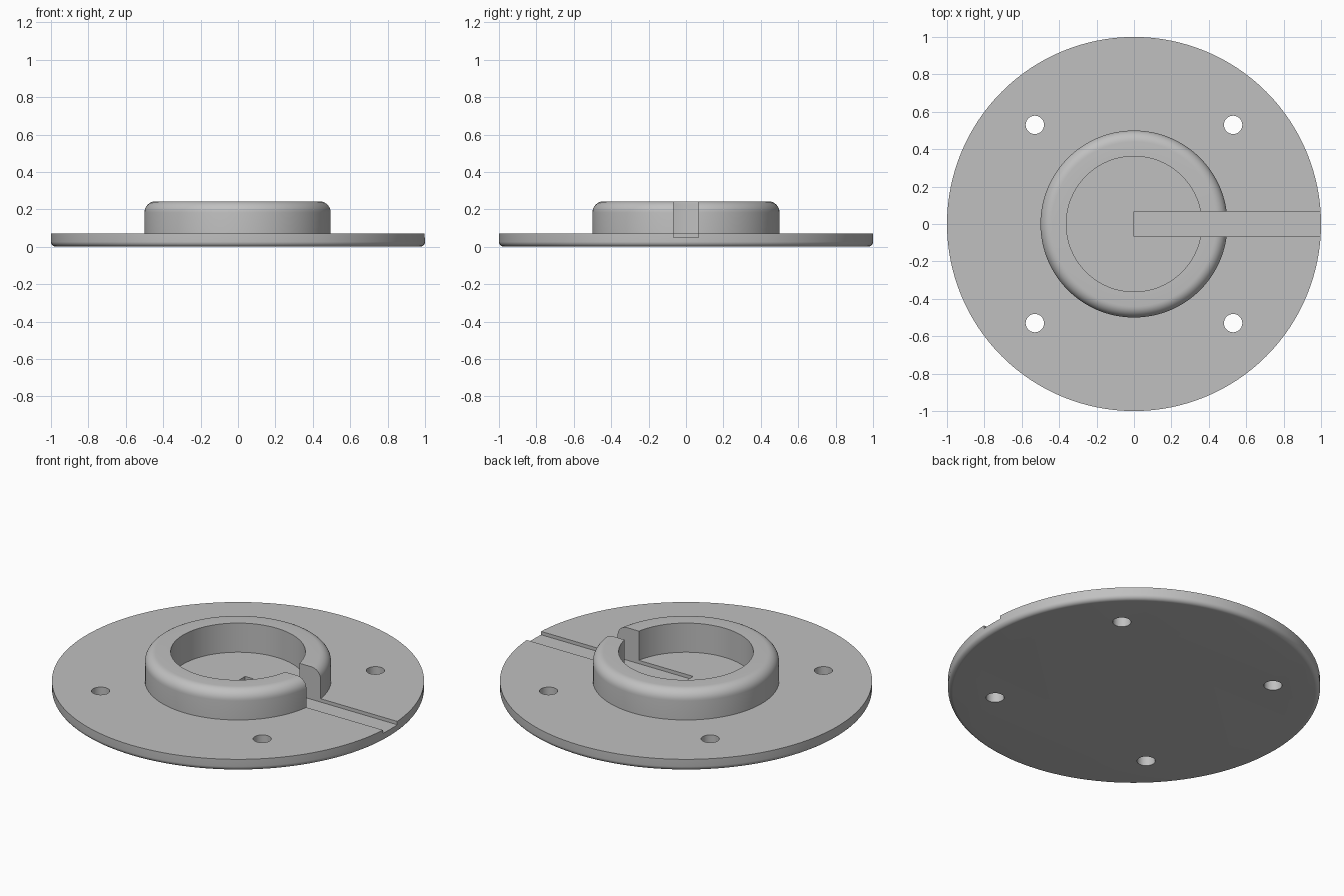
import bpy, bmesh, math

if "Cube" in bpy.data.objects:
    bpy.data.objects.remove(bpy.data.objects["Cube"])

SEG = 128
grey = bpy.data.materials.new("plain grey")
grey.diffuse_color = (0.53, 0.53, 0.53, 1)
grey.use_nodes = True
grey.node_tree.nodes["Principled BSDF"].inputs["Base Color"].default_value = grey.diffuse_color


def arc(cx, cz, r, a0, a1, n=8):
    """Points of a fillet in the (radius, height) plane, angles in degrees."""
    angles = [math.radians(a0 + (a1 - a0) * i / n) for i in range(n + 1)]
    return [(cx + r * math.cos(a), cz + r * math.sin(a)) for a in angles]


def lathe(name, profile):
    """Closed solid turned about z; the profile starts and ends on the axis."""
    bm = bmesh.new()
    rings = []
    for r, z in profile:
        if r < 1e-6:
            rings.append([bm.verts.new((0, 0, z))])
        else:
            rings.append([bm.verts.new((r * math.cos(2 * math.pi * i / SEG),
                                        r * math.sin(2 * math.pi * i / SEG), z))
                          for i in range(SEG)])
    for a, b in zip(rings, rings[1:]):
        if len(a) == 1:
            bm.faces.new(b)
        elif len(b) == 1:
            bm.faces.new(a)
        else:
            for i in range(SEG):
                j = (i + 1) % SEG
                bm.faces.new((a[i], a[j], b[j], b[i]))
    for v in [v for v in bm.verts if not v.link_faces]:
        bm.verts.remove(v)
    bmesh.ops.recalc_face_normals(bm, faces=bm.faces)
    mesh = bpy.data.meshes.new(name)
    bm.to_mesh(mesh)
    bm.free()
    obj = bpy.data.objects.new(name, mesh)
    bpy.context.collection.objects.link(obj)
    return obj


# Flange plate with a rounded lower edge and a hollow hub with a rounded rim
profile = ([(0, 0)] + arc(0.973, 0.027, 0.027, -90, 0) + [(1, 0.07), (0.5, 0.07)]
           + arc(0.44, 0.183, 0.06, 0, 90) + [(0.362, 0.243), (0.362, 0.07), (0, 0.07)])
flange = lathe("flange_with_hub", profile)
flange.data.materials.append(grey)

# Four bolt holes
cutters = []
for x in (-0.53, 0.53):
    for y in (-0.53, 0.53):
        bpy.ops.mesh.primitive_cylinder_add(vertices=48, radius=0.049, depth=0.4,
                                            location=(x, y, 0))
        cutters.append(bpy.context.object)
        cutters[-1].name = "bolt_hole_cutter"

# Radial slot from the centre out through the hub and plate edge
bpy.ops.mesh.primitive_cube_add(size=1, location=(0.6, 0, 0.25))
slot = bpy.context.object
slot.name = "slot_cutter"
slot.scale = (1.2, 0.134, 0.4)
cutters.append(slot)

for cutter in cutters:
    cutter.hide_render = True
    cutter.data.materials.append(grey)
    mod = flange.modifiers.new("cut", 'BOOLEAN')
    mod.operation = 'DIFFERENCE'
    mod.solver = 'EXACT'
    mod.object = cutter

# Apply the cuts, drop the cutters and smooth the round surfaces
bpy.ops.object.select_all(action='DESELECT')
flange.select_set(True)
bpy.context.view_layer.objects.active = flange
for mod in list(flange.modifiers):
    bpy.ops.object.modifier_apply(modifier=mod.name)
for cutter in cutters:
    bpy.data.objects.remove(cutter)
bpy.ops.object.shade_smooth_by_angle(angle=math.radians(30))
